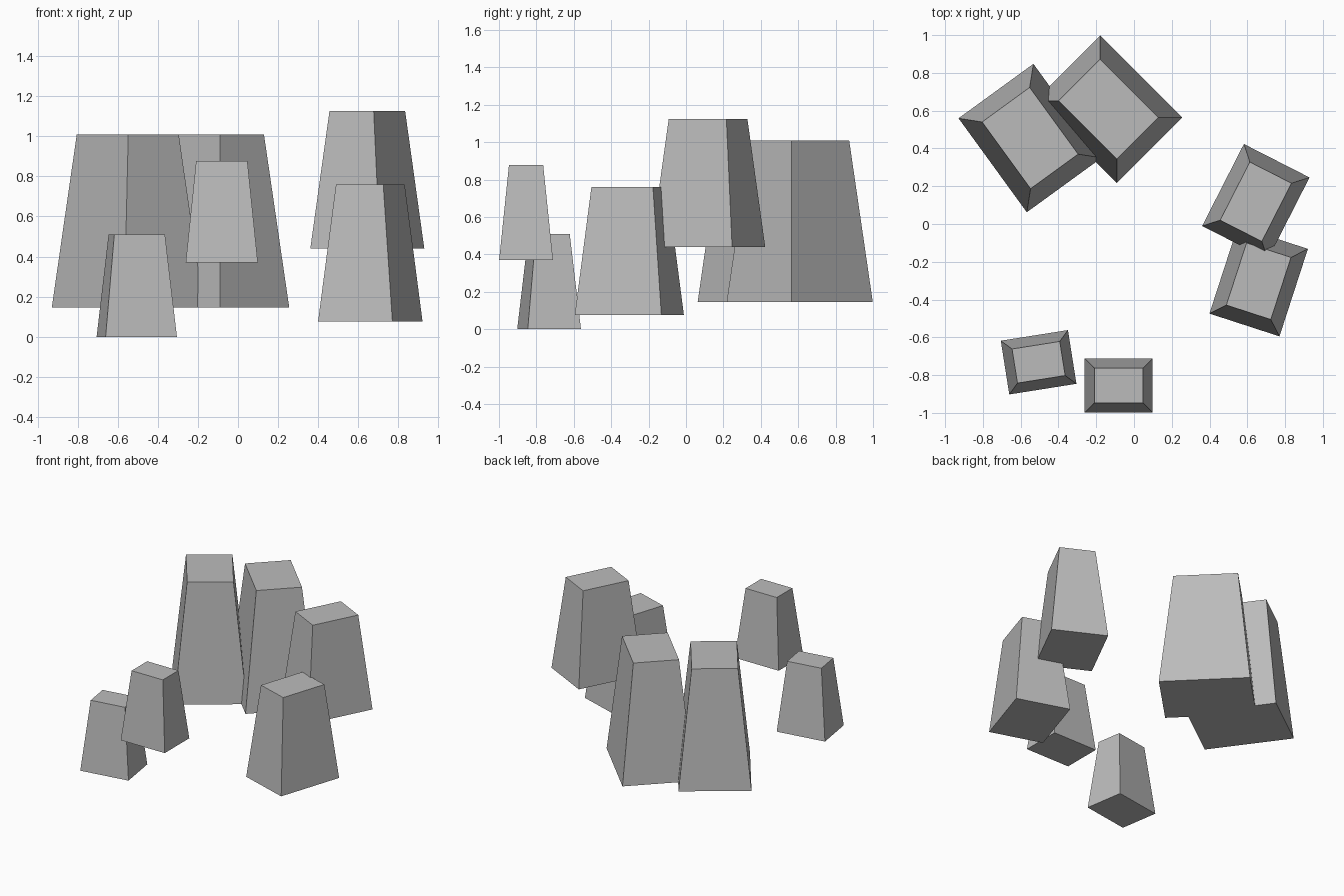
import bpy, bmesh
from math import radians
from mathutils import Matrix

default = bpy.data.objects.get("Cube")
if default:
    bpy.data.objects.remove(default, do_unlink=True)

grey = bpy.data.materials.new("stone_grey")
grey.use_nodes = True
grey.diffuse_color = (0.5, 0.5, 0.5, 1)
grey.node_tree.nodes["Principled BSDF"].inputs["Base Color"].default_value = (0.5, 0.5, 0.5, 1)

TAPER = (0.71, 0.635)  # top size as a share of the base, long and short side


def block(name, centre, size, bottom, height, angle):
    """Four-sided block that narrows towards its flat top."""
    bm = bmesh.new()
    bmesh.ops.create_cube(bm, size=1)
    for v in bm.verts:
        top = v.co.z > 0
        v.co.x *= size[0] * (TAPER[0] if top else 1)
        v.co.y *= size[1] * (TAPER[1] if top else 1)
        v.co.z = height if top else 0
    bm.transform(Matrix.Rotation(radians(angle), 4, "Z"))
    mesh = bpy.data.meshes.new(name)
    bm.to_mesh(mesh)
    bm.free()
    mesh.materials.append(grey)
    obj = bpy.data.objects.new(name, mesh)
    obj.location = (*centre, bottom)
    bpy.context.collection.objects.link(obj)


# Three pairs of blocks, each pair sharing one size
LARGE, MEDIUM, SMALL = (0.615, 0.49), (0.487, 0.39), (0.36, 0.288)
block("large_block_right", (-0.55, 0.455), LARGE, 0.145, 0.865, -54)
block("large_block_left", (-0.135, 0.608), LARGE, 0.145, 0.865, -45)
block("medium_block_upper", (0.645, 0.118), MEDIUM, 0.44, 0.685, 63)
block("medium_block_lower", (0.66, -0.303), MEDIUM, 0.075, 0.685, 72)
block("small_block_lower", (-0.505, -0.732), SMALL, 0.0, 0.51, 9)
block("small_block_upper", (-0.081, -0.855), SMALL, 0.37, 0.508, 0)
